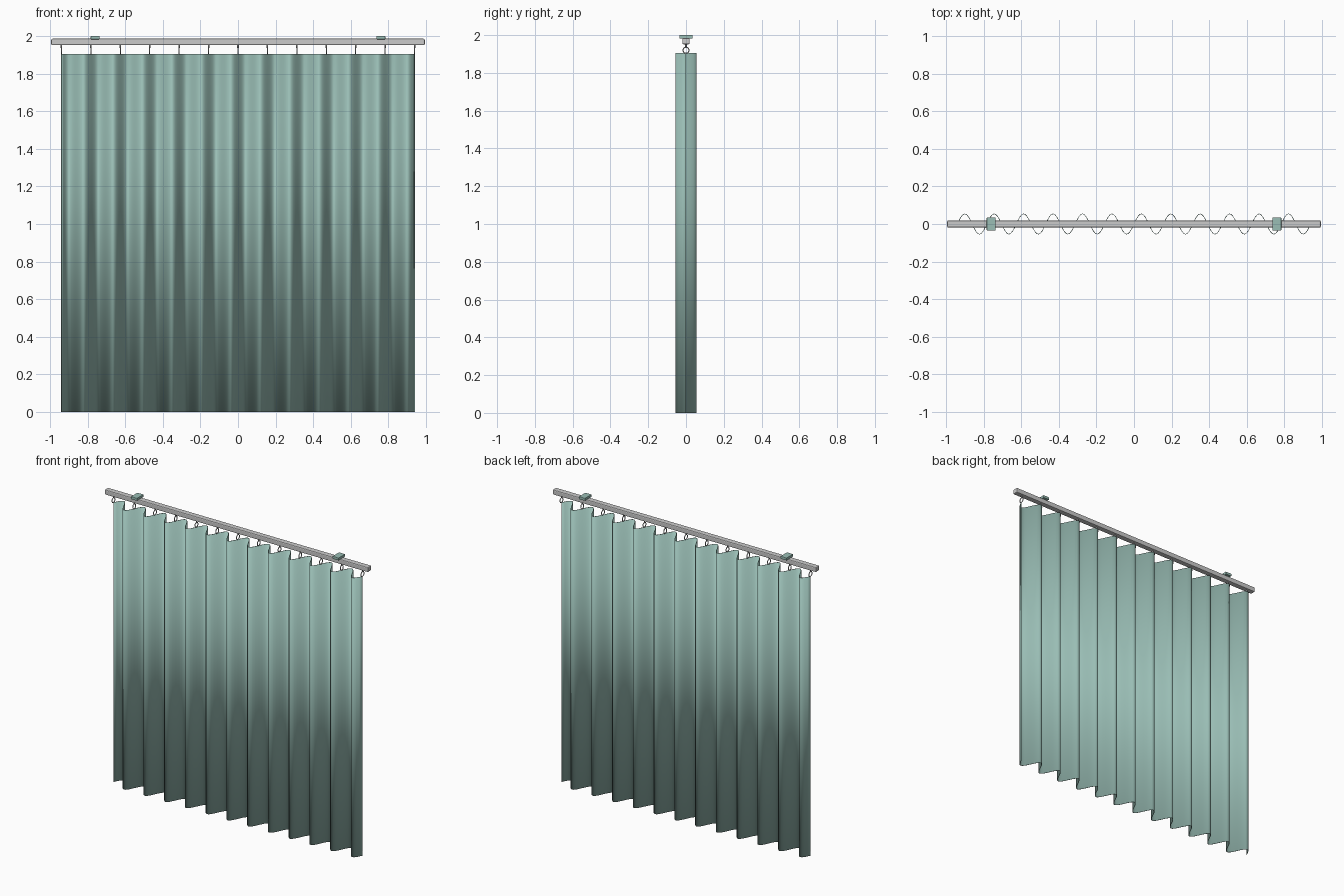
import bpy, bmesh, math
from mathutils import Matrix, Vector

if "Cube" in bpy.data.objects:
    bpy.data.objects.remove(bpy.data.objects["Cube"])

HALF_WIDTH = 0.939
TOP = 1.904
WAVES = 12
STEPS = 16
DEPTH = 0.054


def material(name, color):
    m = bpy.data.materials.new(name)
    m.use_nodes = True
    m.diffuse_color = (*color, 1)
    m.node_tree.nodes["Principled BSDF"].inputs["Base Color"].default_value = (*color, 1)
    return m


fabric = material("sage fabric", (0.32, 0.51, 0.46))
metal = material("pale metal", (0.60, 0.60, 0.60))


def make(name, bm, mat, smooth=False):
    mesh = bpy.data.meshes.new(name)
    bmesh.ops.recalc_face_normals(bm, faces=bm.faces)
    bm.to_mesh(mesh)
    bm.free()
    obj = bpy.data.objects.new(name, mesh)
    bpy.context.collection.objects.link(obj)
    mesh.materials.append(mat)
    for p in mesh.polygons:
        p.use_smooth = smooth
    return obj


def box(name, center, size, mat, bevel=0):
    bm = bmesh.new()
    bmesh.ops.create_cube(bm, size=1, matrix=Matrix.Translation(center) @ Matrix.Diagonal((*size, 1)))
    if bevel:
        bmesh.ops.bevel(bm, geom=bm.edges[:], offset=bevel, segments=2, affect='EDGES', profile=0.5)
    return make(name, bm, mat)


# Pleated cloth: a sine wave drawn straight down, given a thin rim
bm = bmesh.new()
count = WAVES * STEPS
columns = []
for i in range(count + 1):
    x = HALF_WIDTH * (2 * i / count - 1)
    y = DEPTH * math.sin(math.tau * i / STEPS)
    columns.append([bm.verts.new((x, y, z)) for z in (0, TOP)])
for a, b in zip(columns, columns[1:]):
    bm.faces.new((a[0], b[0], b[1], a[1]))
curtain = make("curtain", bm, fabric, True)
solid = curtain.modifiers.new("thickness", 'SOLIDIFY')
solid.thickness = 0.003
solid.offset = 0

# Rail and its two ceiling clips
box("rail", (0, 0, 1.968), (1.986, 0.038, 0.034), metal, 0.006)
for side, x in (("left", 0.76), ("right", -0.76)):
    box(side + "_ceiling_clip", (x, 0, 1.991), (0.046, 0.07, 0.018), fabric, 0.002)


def ring(bm, center, radius, tube, around=20, sides=6):
    loops = []
    for i in range(around):
        a = math.tau * i / around
        out = Vector((0, math.cos(a), math.sin(a)))
        loops.append([])
        for j in range(sides):
            b = math.tau * j / sides
            p = center + out * (radius + tube * math.cos(b)) + Vector((tube * math.sin(b), 0, 0))
            loops[-1].append(bm.verts.new(p))
    for i in range(around):
        p, q = loops[i], loops[(i + 1) % around]
        for j in range(sides):
            k = (j + 1) % sides
            bm.faces.new((p[j], q[j], q[k], p[k]))


# One ring with a short stem at the start of every pleat
for n in range(WAVES + 1):
    x = HALF_WIDTH * (2 * n / WAVES - 1)
    bm = bmesh.new()
    ring(bm, Vector((x, 0, 1.92)), 0.016, 0.003)
    bmesh.ops.create_cone(bm, cap_ends=True, segments=8, radius1=0.004, radius2=0.004,
                          depth=0.018, matrix=Matrix.Translation((x, 0, 1.946)))
    make(f"curtain_ring_{n + 1}", bm, metal, True)
